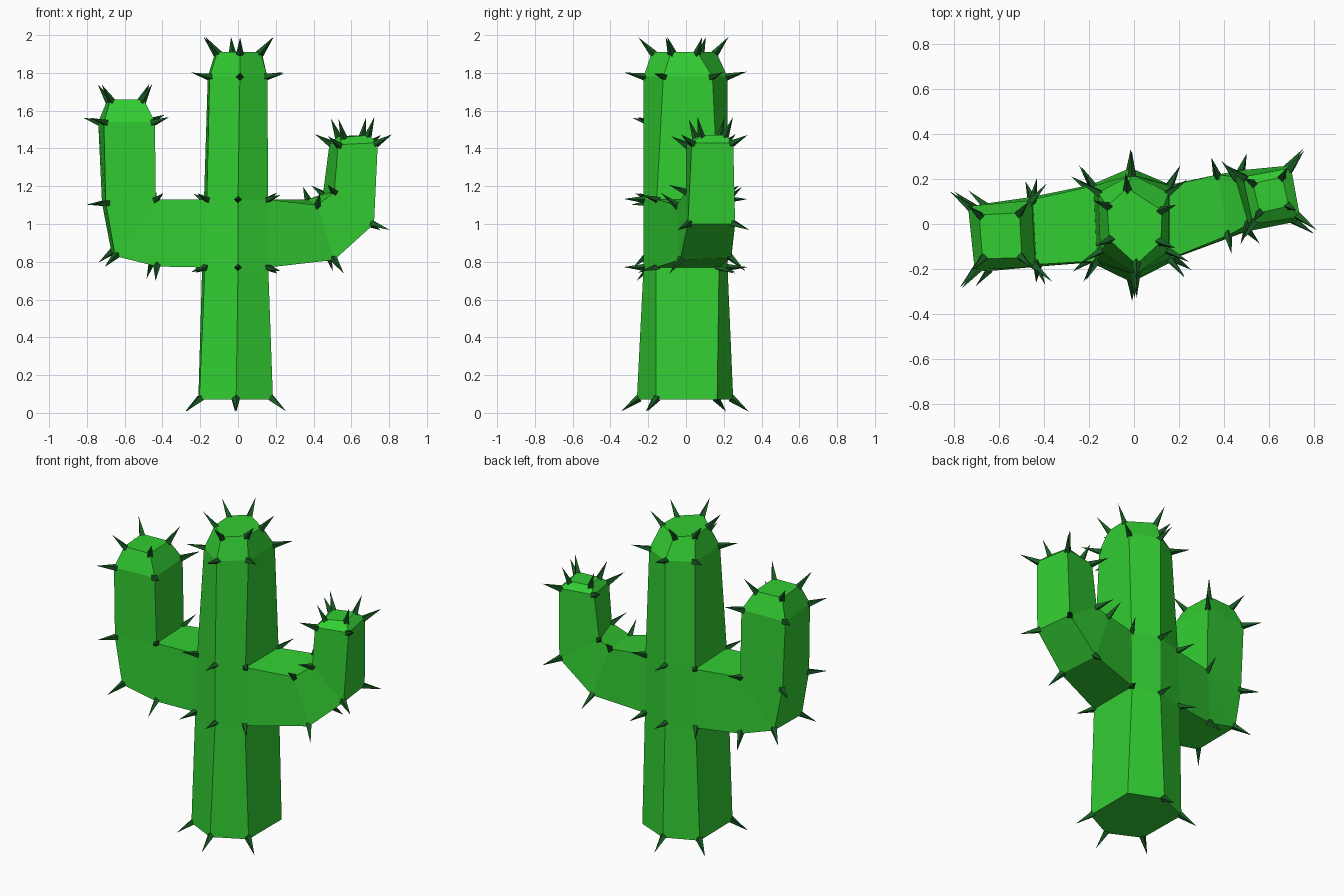
import bpy, bmesh
from mathutils import Vector

if "Cube" in bpy.data.objects:
    bpy.data.objects.remove(bpy.data.objects["Cube"])


def material(name, rgb):
    m = bpy.data.materials.new(name)
    m.diffuse_color = (*rgb, 1)
    m.use_nodes = True
    m.node_tree.nodes["Principled BSDF"].inputs["Base Color"].default_value = m.diffuse_color
    return m


def finish(bm, name, mat):
    mesh = bpy.data.meshes.new(name)
    bm.to_mesh(mesh)
    mesh.materials.append(mat)
    bpy.context.collection.objects.link(bpy.data.objects.new(name, mesh))
    bm.free()


bm = bmesh.new()
cache = {}


def vert(co):
    # shared corners are reused so that the skin stays welded
    if co not in cache:
        cache[co] = bm.verts.new(co)
    return cache[co]


def bridge(a, b, skip=()):
    n = len(a)
    for i in range(n):
        if i in skip:
            continue
        j = (i + 1) % n
        corners = list(dict.fromkeys([a[i], a[j], b[j], b[i]]))
        if len(corners) > 2:
            bm.faces.new(corners)


def arm(rings):
    rings = [[vert(c) for c in r] for r in rings]
    for a, b in zip(rings, rings[1:]):
        bridge(a, b)
    bm.faces.new(rings[-1])


# Six-sided trunk; the side faces of the second band open into the arms
profile = [
    (0.07, [(-.01, -.26), (.185, -.16), (.185, .165), (-.015, .25), (-.21, .165), (-.205, -.165)]),
    (0.77, [(0, -.225), (.16, -.16), (.16, .175), (-.01, .22), (-.19, .175), (-.175, -.17)]),
    (1.13, [(0, -.225), (.16, -.155), (.16, .17), (-.01, .22), (-.18, .17), (-.165, -.165)]),
    (1.78, [(.01, -.225), (.155, -.12), (.155, .14), (-.01, .22), (-.16, .14), (-.15, -.12)]),
    (1.91, [(.01, -.18), (.12, -.08), (.125, .06), (-.03, .16), (-.12, .08), (-.11, -.07)]),
]
coords = [[(x, y, z) for x, y in ring] for z, ring in profile]
trunk = [[vert(c) for c in ring] for ring in coords]
for k in range(4):
    bridge(trunk[k], trunk[k + 1], (1, 4) if k == 1 else ())
bm.faces.new(trunk[0])
bm.faces.new(trunk[-1])

# Left arm: rings run outer front, outer back, inner back, inner front
lo, hi = coords[1], coords[2]
inner = [(-.45, .11, 1.13), (-.435, -.18, 1.13)]
arm([
    [lo[5], lo[4], hi[4], hi[5]],
    [(-.43, -.19, .775), (-.46, .12, .785)] + inner,
    [(-.65, -.21, .83), (-.67, .09, .85)] + inner,
    [(-.70, -.21, 1.11), (-.72, .08, 1.11)] + inner,
    [(-.71, -.205, 1.54), (-.74, .08, 1.54), (-.455, .105, 1.55), (-.44, -.19, 1.54)],
    [(-.675, -.155, 1.66), (-.69, .04, 1.66), (-.51, .05, 1.66), (-.50, -.15, 1.66)],
])

# Right arm, bending backwards
arm([
    [lo[1], lo[2], hi[2], hi[1]],
    [(.51, -.03, .81), (.48, .24, .82), (.37, .22, 1.13), (.42, -.05, 1.10)],
    [(.72, .01, 1.0), (.69, .26, 1.0), (.45, .21, 1.16), (.51, 0, 1.17)],
    [(.74, .03, 1.43), (.70, .25, 1.43), (.485, .21, 1.43), (.53, 0, 1.42)],
    [(.69, .08, 1.47), (.66, .21, 1.47), (.53, .18, 1.465), (.56, .05, 1.46)],
])
bmesh.ops.recalc_face_normals(bm, faces=bm.faces[:])
bm.normal_update()
skip = cache[coords[0][2]]
tips = [(v.co.copy(), v.normal.copy()) for v in bm.verts if v != skip]
finish(bm, "cactus_body", material("green", (.032, .61, .032)))

# One slim thorn pointing outwards at nearly every corner
bm = bmesh.new()
for co, normal in tips:
    rot = Vector((0, 0, 1)).rotation_difference(normal).to_matrix().to_4x4()
    rot.translation = co + normal * 0.045
    bmesh.ops.create_cone(bm, cap_ends=True, segments=4, radius1=0.021,
                          radius2=0, depth=0.12, matrix=rot)
finish(bm, "thorns", material("dark_green", (.01, .11, .018)))
